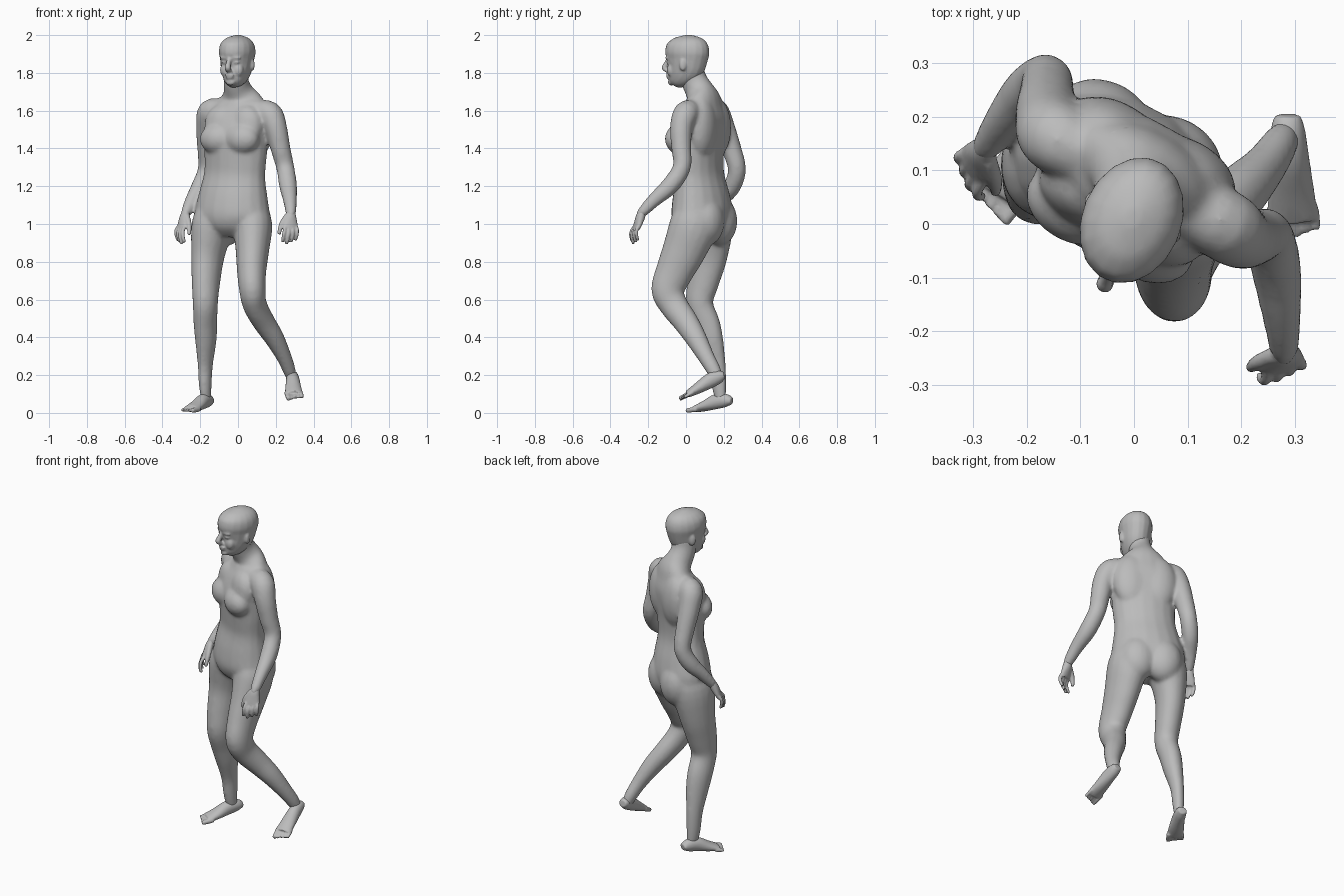
import bpy, bmesh, math
from mathutils import Vector, Matrix

if "Cube" in bpy.data.objects:
    bpy.data.objects.remove(bpy.data.objects["Cube"], do_unlink=True)

CM = 0.01
SIDES = 18
UP = Vector((0, 0, 1))
bm = bmesh.new()

skin = bpy.data.materials.new("plain_grey")
skin.use_nodes = True
skin.diffuse_color = (0.5, 0.5, 0.5, 1)
skin.node_tree.nodes["Principled BSDF"].inputs["Base Color"].default_value = (0.5, 0.5, 0.5, 1)


def finish(name, voxel, iterations, ratio):
    """Fuse the forms gathered so far into one softly blended object."""
    bmesh.ops.recalc_face_normals(bm, faces=bm.faces)
    mesh = bpy.data.meshes.new(name)
    bm.to_mesh(mesh)
    bm.clear()
    mesh.materials.append(skin)
    part = bpy.data.objects.new(name, mesh)
    bpy.context.collection.objects.link(part)
    fuse = part.modifiers.new("fuse", 'REMESH')
    fuse.mode = 'VOXEL'
    fuse.voxel_size = voxel
    fuse.use_smooth_shade = True
    soften = part.modifiers.new("soften", 'SMOOTH')
    soften.factor = 0.5
    soften.iterations = iterations
    reduce = part.modifiers.new("reduce", 'DECIMATE')
    reduce.ratio = ratio


def side_axis(yaw):
    """Horizontal axis pointing to the figure's left for a given turn."""
    a = math.radians(yaw)
    return Vector((math.cos(a), math.sin(a), 0))


def spline(stations, steps=4):
    """Smooth a list of stations (x, y, z, half width, half depth)."""
    pts = [Vector(s) for s in stations]
    out = []
    for i in range(len(pts) - 1):
        b, c = pts[i], pts[i + 1]
        a, d = pts[max(i - 1, 0)], pts[min(i + 2, len(pts) - 1)]
        for k in range(steps):
            t = k / steps
            out.append(b + (c - a) * t / 2 + (a * 2 - b * 5 + c * 4 - d) * t * t / 2
                       + (b * 3 - a - c * 3 + d) * t ** 3 / 2)
    return out + [pts[-1]]


def tube(stations, yaw=0):
    """Loft elliptical rings along a path, in cm."""
    rows = spline(stations)
    side = side_axis(yaw)
    path = [Vector(r[:3]) for r in rows]
    rings = []
    for i, p in enumerate(path):
        t = (path[min(i + 1, len(path) - 1)] - path[max(i - 1, 0)]).normalized()
        w = (side - t * side.dot(t)).normalized()
        d = t.cross(w)
        ring = []
        for k in range(SIDES):
            a = math.tau * k / SIDES
            ring.append(bm.verts.new((p + w * (rows[i][3] * math.cos(a))
                                      + d * (rows[i][4] * math.sin(a))) * CM))
        rings.append(ring)
    for lo, hi in zip(rings, rings[1:]):
        for k in range(SIDES):
            n = (k + 1) % SIDES
            bm.faces.new((lo[k], lo[n], hi[n], hi[k]))
    bm.faces.new(rings[0][::-1])
    bm.faces.new(rings[-1])


def ball(centre, radii, yaw=0):
    """Add an ellipsoid, in cm."""
    m = (Matrix.Translation(Vector(centre) * CM) @ Matrix.Rotation(math.radians(yaw), 4, 'Z')
         @ Matrix.Diagonal(Vector(radii) * CM).to_4x4())
    bmesh.ops.create_uvsphere(bm, u_segments=20, v_segments=14, radius=1, matrix=m)


def limb(stations, yaw=0):
    """Round limb: stations of (x, y, z, radius)."""
    tube([(*s, s[-1]) for s in stations], yaw)


# Torso and neck
BODY = -28
tube([(-3, 8.5, 93, 6, 7), (-3, 8.5, 98, 16, 12.5), (-3, 8.5, 105, 20.8, 14.8),
      (-2.5, 8, 115, 19.4, 13.8), (-1.8, 7.4, 126, 17.4, 11.4), (-1.3, 6.8, 136, 17.7, 11.8),
      (-1, 7, 146, 18.2, 12.6), (0.5, 8.5, 156, 18.5, 11.5), (1, 9, 162, 16.5, 9.5),
      (1, 9, 166.5, 12.5, 8.2), (0, 7.2, 170.5, 8, 7.6), (-1, 4.7, 175, 6.6, 7.2),
      (-1, 3, 180, 6.4, 7), (-0.8, 2.8, 184.5, 6.2, 6.8), (-0.6, 2, 188, 4, 4)], BODY)

# Paired chest, shoulder blade and seat forms, mirrored across the turned torso
for s in (-1, 1):
    side, back = side_axis(BODY) * s, side_axis(BODY + 90)
    ball(Vector((-1, 6.5, 145)) + side * 7.6 - back * 7.4, (9.6, 7, 8), BODY)
    ball(Vector((0, 7, 152)) + side * 7.5 - back * 5, (9.5, 6.3, 11), BODY)
    ball(Vector((-3, 8.5, 101.5)) + side * 7.2 + back * 6.6, (10.5, 9.2, 13), BODY)
    ball(Vector((0.5, 8.5, 151)) + side * 7.5 + back * 4.5, (10.5, 7, 16), BODY)

# Left arm, reaching forward
limb([(9, 4, 160, 5.5), (16.5, 0, 158.5, 6.8), (20, -2.5, 151, 6), (22.5, -2.5, 140, 5.3),
      (25, -2.2, 130, 4.8), (26.5, -8.2, 120.5, 4.8), (27.5, -16.5, 113, 3.8),
      (28, -23.3, 106, 2.8), (28, -25.5, 103, 1.4)])

# Right arm, swung back
limb([(-8, 13, 160.5, 5.5), (-14.5, 16, 159.5, 6.8), (-16.3, 20, 151, 6),
      (-16.3, 24, 140, 5.3), (-16.5, 27, 129, 4.8), (-20, 24.5, 120, 4.7),
      (-24.2, 19.5, 113, 3.7), (-27.5, 14.5, 106, 2.8), (-28.6, 13, 103, 1.4)])

# Left leg, bent with the knee forward
tube([(4.5, 5.5, 113, 9, 9.5), (7.6, 4.2, 100, 10.5, 12.8), (7.6, -1, 86, 8.9, 11.6),
      (7.2, -6, 75, 7.8, 10.1), (7.6, -9.6, 65, 7, 8.9), (9, -6.5, 57, 6.4, 7.6),
      (13.8, 0, 48, 5.9, 6.7), (19, 5, 40, 5.3, 5.8), (24.2, 10.5, 30, 4.1, 4.5),
      (27.3, 15, 22, 3.4, 3.8), (28.5, 17, 17, 2.3, 2.5)])

# Right leg, standing
tube([(-9.5, 11.5, 113, 9, 9.5), (-13.3, 12.7, 100, 10.8, 12.6), (-16, 12, 83, 8.4, 10.4),
      (-17, 9, 69, 7.2, 8.8), (-17.3, 7.2, 58, 6.5, 7.4), (-17.2, 11, 47, 6, 7.4),
      (-17, 13.5, 38, 5.4, 6.6), (-17.3, 16.5, 25, 3.8, 4.8), (-17.3, 17.5, 14, 3.2, 4.1),
      (-16.8, 18.5, 5, 2.2, 2.8)], BODY)
finish("body", 0.009, 14, 0.5)

# Head
FACE = -23


def on_head(x, y, z):
    return Vector((-0.5, 0.5, z)) + side_axis(FACE) * x + side_axis(FACE + 90) * y


def head_tube(stations):
    """Loft of (forward offset, z, half width, half depth) on the head's midline."""
    tube([(*on_head(0, y, z), rw, rd) for y, z, rw, rd in stations], FACE)


head_tube([(-7.2, 173.6, 2.6, 2.8), (-5.9, 175.5, 4.9, 5.1), (-3.2, 179, 6.9, 8.3),
           (-1, 183, 8, 10.4), (-0.1, 187, 8.6, 11.4), (0.2, 191, 9.3, 12.2),
           (0.6, 195.2, 8.5, 11.2), (0.7, 198.3, 5.8, 7.8), (0.7, 200, 1.5, 2)])
head_tube([(-10.5, 188, 1, 1), (-11.7, 185, 1.3, 1.4), (-12.9, 182.6, 1.7, 1.5),
           (-10.9, 181, 1.6, 1)])

# Lips and chin, then ears, brows, cheeks and eyes on both sides
ball(on_head(0, -10.5, 178.9), (2.6, 1.2, 0.9), FACE)
ball(on_head(0, -10.2, 177.5), (2.3, 1.2, 0.9), FACE)
ball(on_head(0, -8.9, 175), (2.6, 1.8, 1.7), FACE)
for s in (-1, 1):
    ball(on_head(8.5 * s, 1.2, 184.3), (1, 1.9, 3.3), FACE + 20 * s)
    ball(on_head(3.2 * s, -9.8, 188), (3, 1.1, 1), FACE + 18 * s)
    ball(on_head(3.4 * s, -7.2, 181.5), (3.2, 2.6, 3.8), FACE)
    ball(on_head(3.3 * s, -9, 185.7), (2, 1.3, 1.1), FACE + 15 * s)
finish("head", 0.006, 5, 0.4)


def hand(wrist, reach, yaw, thumb):
    """Palm, four curled fingers and a thumb on the given side."""
    wrist, reach, w = Vector(wrist), Vector(reach), side_axis(yaw)
    front = w.cross(reach).normalized()

    def at(along, across, out=0):
        return wrist + reach * along + w * (across * thumb) + front * out

    tube([(*at(-0.15, 0), 1.8, 1.6), (*at(0.12, 0), 2.9, 2.4), (*at(0.4, 0), 4, 1.9),
          (*at(0.55, 0), 3.9, 1.6)], yaw)
    for k in range(4):
        x = 3 - 2 * k
        size = 1 - 0.06 * abs(k - 1)
        limb([(*at(0.45, x), 1), (*at(0.72 * size, x * 1.2, -0.8), 1),
              (*at(0.92 * size, x * 1.25, 0.4), 0.95), (*at(1.04 * size, x * 1.2, 2), 0.8)], yaw)
    limb([(*at(0.1, 1.8), 1.6), (*at(0.33, 4.2, 1), 1.5), (*at(0.53, 5.2, 1.8), 1.2),
          (*at(0.7, 5.4, 2.4), 0.9)], yaw)


hand((28, -23.3, 106), (-0.5, -5.5, -15.3), 20, -1)
finish("left_hand", 0.005, 3, 0.5)
hand((-27.7, 14.3, 106), (-4, -7, -15.3), -60, 1)
finish("right_hand", 0.005, 3, 0.5)


def foot(stations, toe_dir, yaw, inner):
    """Heel-to-ball loft with five toes, the largest on the inner side."""
    tube(stations, yaw)
    root, step = Vector(stations[-1][:3]), Vector(toe_dir)
    for k in range(5):
        p = root + side_axis(yaw) * (inner * (3.5 - 1.9 * k)) - UP * 0.4
        r = 1.4 if k == 0 else 0.95
        limb([(*(p - step * 0.6), r), (*p, r), (*(p + step * (1 - 0.12 * k)), r * 0.85)], yaw)


foot([(28.7, 20.3, 19.8, 2.4, 1.9), (28.7, 17.7, 19.2, 3.2, 3.4), (29, 13, 17.2, 3.6, 4),
      (29.3, 6.5, 13.2, 4.3, 3), (29.7, 0.8, 9.9, 4.8, 1.9)], (0.6, -4, -2.1), 5, -1)
finish("left_foot", 0.005, 4, 0.4)
foot([(-14.8, 24.3, 6.2, 2.4, 1.9), (-16, 21.2, 6.6, 3.2, 3.5), (-18.6, 16, 6, 3.6, 4),
      (-21.8, 10.5, 3.8, 4.3, 2.9), (-25, 5.5, 2.1, 4.7, 1.8)], (-2.4, -3.4, -0.5), -32, 1)
finish("right_foot", 0.005, 4, 0.4)
